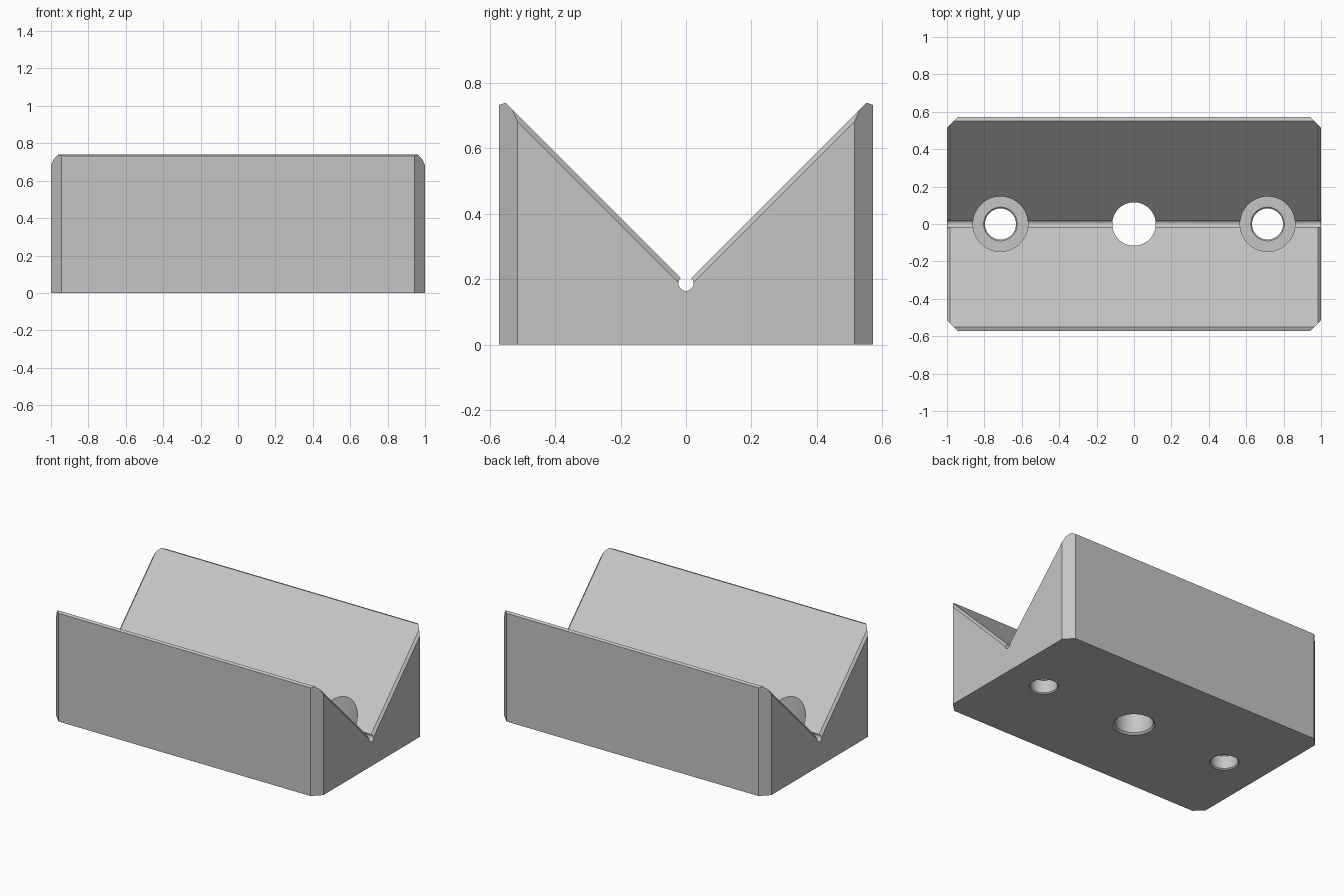
import bpy, bmesh, math

if "Cube" in bpy.data.objects:
    bpy.data.objects.remove(bpy.data.objects["Cube"])

HALF_Y, CORNER, APEX, SLOT_R = 0.572, 0.057, 0.187, 0.023
EDGE = 0.015

steel = bpy.data.materials.new("grey_steel")
steel.use_nodes = True
colour = (0.56, 0.56, 0.56, 1)
steel.diffuse_color = colour
steel.node_tree.nodes["Principled BSDF"].inputs["Base Color"].default_value = colour


def loft(name, rings):
    """Solid skinned through rings of equal length, capped at both ends."""
    bm = bmesh.new()
    loops = [[bm.verts.new(p) for p in ring] for ring in rings]
    n = len(loops[0])
    for a, b in zip(loops, loops[1:]):
        for i in range(n):
            j = (i + 1) % n
            bm.faces.new((a[i], a[j], b[j], b[i]))
    bm.faces.new(loops[0])
    bm.faces.new(loops[-1])
    bmesh.ops.recalc_face_normals(bm, faces=bm.faces)
    mesh = bpy.data.meshes.new(name)
    bm.to_mesh(mesh)
    bm.free()
    mesh.materials.append(steel)
    obj = bpy.data.objects.new(name, mesh)
    bpy.context.collection.objects.link(obj)
    return obj


def turned(name, x, profile, sides=64):
    """Upright turned solid from (radius, z) pairs."""
    angles = [2 * math.pi * i / sides for i in range(sides)]
    return loft(name, [[(x + r * math.cos(a), r * math.sin(a), z) for a in angles]
                       for r, z in profile])


def combine(target, tool, operation="DIFFERENCE"):
    mod = target.modifiers.new(tool.name, "BOOLEAN")
    mod.operation, mod.solver, mod.object = operation, "EXACT", tool
    bpy.context.view_layer.objects.active = target
    bpy.ops.object.modifier_apply(modifier=mod.name)
    bpy.data.objects.remove(tool)


# Body: side profile with slightly sloping top lands
side = [(-HALF_Y, 0), (HALF_Y, 0), (HALF_Y, 0.732), (0.552, 0.739),
        (-0.552, 0.739), (-HALF_Y, 0.732)]
block = loft("v_block", [[(x, y, z) for y, z in side] for x in (-1, 1)])

# Chamfered vertical corners: keep only what lies inside an octagonal plan
a, b, c = 1 - CORNER, HALF_Y - CORNER, HALF_Y
plan = [(1, -b), (1, b), (a, c), (-a, c), (-1, b), (-1, -b), (-a, -c), (a, -c)]
combine(block, loft("corner_plan", [[(x, y, z) for x, y in plan] for z in (-0.1, 1)]),
        "INTERSECT")

# V groove, flaring at both ends to chamfer its end edges
stations = [(-1.03, 3), (-1 + EDGE, 0), (1 - EDGE, 0), (1.03, 3)]
groove = []
for x, steps in stations:
    apex = APEX - steps * EDGE * math.sqrt(2)
    groove.append([(x, 0, apex), (x, 1, apex + 1), (x, -1, apex + 1)])
combine(block, loft("groove_cutter", groove))

# Round relief slot along the bottom of the groove
ring = [2 * math.pi * i / 32 for i in range(32)]
combine(block, loft("slot_cutter", [[(x, SLOT_R * math.cos(t), APEX + SLOT_R * math.sin(t))
                                     for t in ring] for x in (-1.1, 1.1)]))

# Central through hole with a chamfered mouth underneath
combine(block, turned("centre_hole_cutter", 0,
                      [(0.139, -0.012), (0.116, 0.012), (0.116, 1)]))

# Counterbored bolt holes
for x in (-0.714, 0.714):
    combine(block, turned("bolt_hole_cutter", x,
                          [(0.097, -0.007), (0.083, 0.007), (0.083, 0.093),
                           (0.09, 0.1), (0.147, 0.1), (0.147, 1)]))

bpy.ops.object.select_all(action="DESELECT")
block.select_set(True)
bpy.context.view_layer.objects.active = block
bpy.ops.object.shade_smooth_by_angle(angle=math.radians(25))
